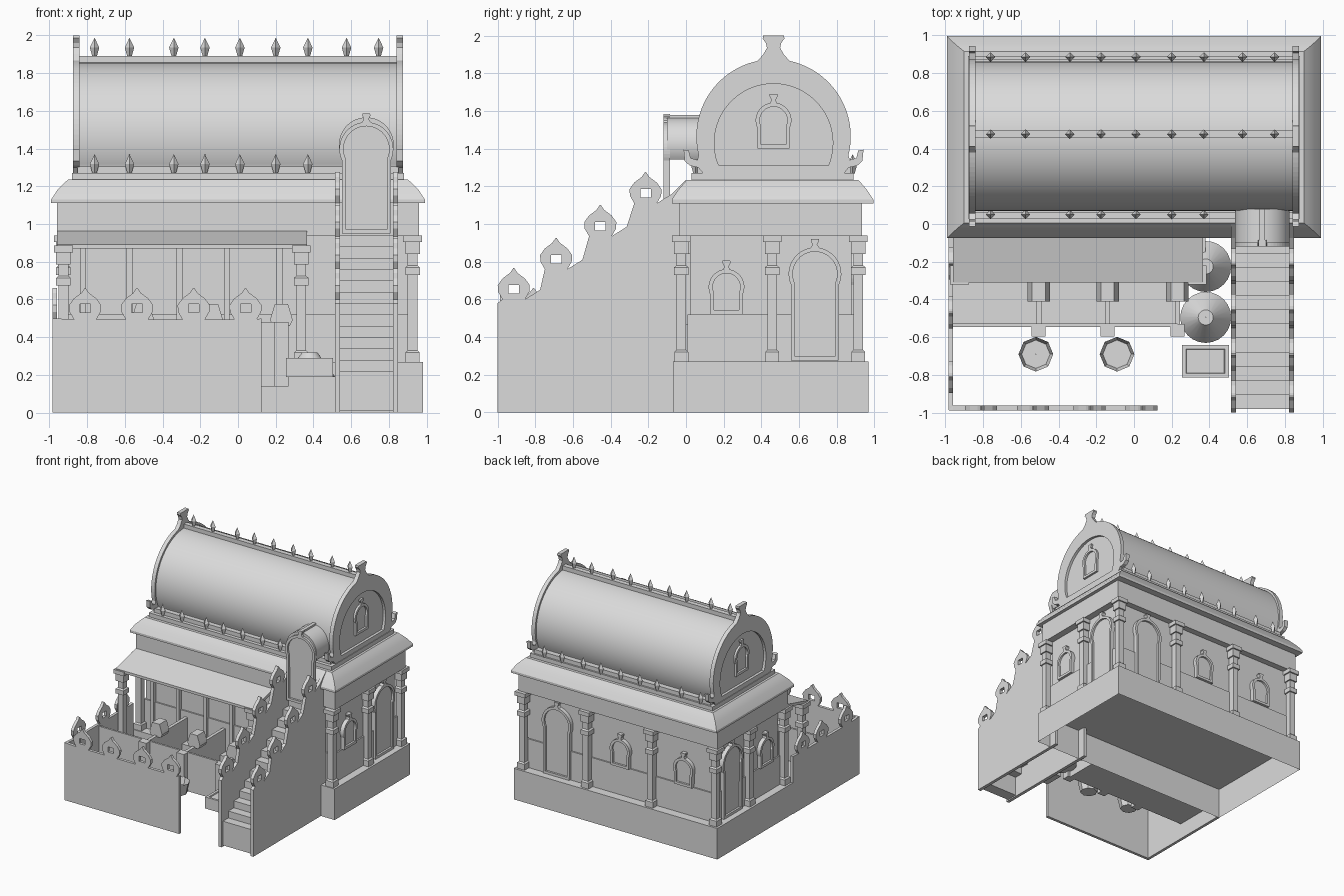
import bpy, bmesh
from math import sin, cos, radians
from mathutils import Matrix, Vector

cube = bpy.data.objects.get("Cube")
if cube:
    bpy.data.objects.remove(cube, do_unlink=True)

stone = bpy.data.materials.new("plain_stone")
stone.use_nodes = True
stone.diffuse_color = (0.71, 0.71, 0.71, 1)
stone.node_tree.nodes["Principled BSDF"].inputs["Base Color"].default_value = (0.71, 0.71, 0.71, 1)
MID = 0.465  # y of the building's long axis


def finish(name, mesh, smooth=False):
    mesh.materials.clear()
    mesh.materials.append(stone)
    ob = bpy.data.objects.new(name, mesh)
    bpy.context.collection.objects.link(ob)
    if smooth:
        bpy.ops.object.select_all(action='DESELECT')
        ob.select_set(True)
        bpy.context.view_layer.objects.active = ob
        bpy.ops.object.shade_smooth_by_angle(angle=radians(30))
    return ob


def from_bm(name, bm, smooth=False):
    bmesh.ops.remove_doubles(bm, verts=bm.verts, dist=0.0001)
    bmesh.ops.recalc_face_normals(bm, faces=bm.faces)
    mesh = bpy.data.meshes.new(name)
    bm.to_mesh(mesh)
    bm.free()
    return finish(name, mesh, smooth)


def loft(name, rings, x=0, y=0, bottom=True, smooth=False):
    """Stack of rectangles (half x, half y, z) around x, y."""
    bm = bmesh.new()
    rows = [[bm.verts.new((x + sx * hx, y + sy * hy, z))
             for sx, sy in ((-1, -1), (1, -1), (1, 1), (-1, 1))] for hx, hy, z in rings]
    for a, b in zip(rows, rows[1:]):
        for i in range(4):
            bm.faces.new((a[i], a[(i + 1) % 4], b[(i + 1) % 4], b[i]))
    bm.faces.new(rows[-1])
    if bottom:
        bm.faces.new(rows[0][::-1])
    return from_bm(name, bm, smooth)


def box(name, x0, x1, y0, y1, z0, z1, bottom=True):
    hx, hy = (x1 - x0) / 2, (y1 - y0) / 2
    return loft(name, [(hx, hy, z0), (hx, hy, z1)], (x0 + x1) / 2, (y0 + y1) / 2, bottom)


def turned(name, x, y, profile, sides, smooth=False):
    """Vertical turned shape from (radius, z) pairs."""
    bm = bmesh.new()
    for (r1, z1), (r2, z2) in zip(profile, profile[1:]):
        bmesh.ops.create_cone(bm, cap_ends=False, segments=sides, radius1=r1, radius2=r2,
                              depth=z2 - z1, matrix=Matrix.Translation((x, y, (z1 + z2) / 2)))
    return from_bm(name, bm, smooth)


def sheet(name, loops, depth, angle, origin, smooth=False):
    """Outline with holes, drawn upright, facing `angle`, thickened outward."""
    cu = bpy.data.curves.new(name, 'CURVE')
    cu.dimensions, cu.fill_mode, cu.extrude = '2D', 'BOTH', depth / 2
    for pts in loops:
        sp = cu.splines.new('POLY')
        sp.points.add(len(pts) - 1)
        for p, (u, v) in zip(sp.points, pts):
            p.co = (u, v, 0, 1)
        sp.use_cyclic_u = True
    tmp = bpy.data.objects.new(name, cu)
    mesh = bpy.data.meshes.new_from_object(tmp)
    bpy.data.objects.remove(tmp)
    t = radians(angle)
    n, u = Vector((cos(t), sin(t), 0)), Vector((-sin(t), cos(t), 0))
    m = Matrix((u, (0, 0, 1), n)).transposed().to_4x4()
    m.translation = Vector(origin) + n * depth / 2
    bm = bmesh.new()
    bm.from_mesh(mesh)
    bm.transform(m)
    for f in bm.faces:
        f.smooth = False
    return from_bm(name, bm, smooth)


def arc(r, c, a0, a1, n=14):
    return [(r * cos(radians(a0 + (a1 - a0) * i / n)),
             c + r * sin(radians(a0 + (a1 - a0) * i / n))) for i in range(n + 1)]


def mirrored(half):
    return half + [(-u, v) for u, v in reversed(half)]


def niche(name, angle, origin, r, c):
    """Horseshoe-arched frame with a small finial and a recessed panel."""
    top = c + r
    outer = mirrored([(0.9 * r, 0)] + arc(r, c, -25, 80) +
                     [(0.012, top + 0.015), (0.022, top + 0.035), (0.02, top + 0.045)])
    inner = mirrored([(0.9 * r - 0.02, 0.022)] + arc(r - 0.022, c, -25, 89))
    sheet(name + "_frame", [outer, inner], 0.035, angle, origin)
    sheet(name + "_panel", [inner], 0.018, angle, origin)


def column(name, x, y, z0, z1):
    parts = [(0.037, z0), (0.037, z0 + 0.05), (0.026, z0 + 0.06), (0.026, z1 - 0.21),
             (0.038, z1 - 0.21), (0.038, z1 - 0.17), (0.026, z1 - 0.16), (0.026, z1 - 0.1),
             (0.038, z1 - 0.1), (0.038, z1 - 0.035), (0.05, z1 - 0.035), (0.05, z1)]
    loft(name, [(h, h, z) for h, z in parts], x, y)


def merlon(c, base):
    half = [(0.06, 0), (0.083, 0.04), (0.085, 0.075), (0.06, 0.11), (0.02, 0.14), (0.003, 0.165)]
    return [(c - u, base + v) for u, v in half] + [(c + u, base + v) for u, v in reversed(half)]


def peephole(c, base):
    return [(c + u, base + v) for u, v in ((-.028, .03), (.028, .03), (.028, .075), (-.028, .075))]


# Main hall: plinth, walls, dado, frieze, eaves
box("plinth", -0.98, 0.98, -0.07, 0.97, 0, 0.27, bottom=False)
box("hall_walls", -0.9, 0.9, 0.02, 0.88, 0.27, 0.94)
box("dado", -0.912, 0.912, 0.008, 0.892, 0.27, 0.52)
box("frieze", -0.96, 0.96, -0.035, 0.935, 0.94, 1.11)
loft("eaves", [(0.96, 0.5, 1.11), (0.99, 0.535, 1.11), (0.99, 0.535, 1.13), (0.957, 0.502, 1.18),
               (0.925, 0.474, 1.213), (0.9, 0.455, 1.235), (0.88, 0.43, 1.235),
               (0.88, 0.43, 1.27)], 0, 0.46, smooth=True)

# Columns and arched openings around the hall
for side in (-1, 1):
    for y in (-0.025, 0.458, 0.915):
        column("hall_column", side * 0.925, y, 0.27, 0.94)
    column("back_column", side * 0.31, 0.915, 0.27, 0.94)
    angle = 0 if side > 0 else 180
    niche("side_window", angle, (side * 0.9, 0.215, 0.52), 0.095, 0.145)
    niche("side_door", angle, (side * 0.9, 0.685, 0.275), 0.14, 0.46)
niche("back_door", 90, (0.61, 0.88, 0.275), 0.14, 0.46)
for x in (0, -0.61):
    niche("back_window", 90, (x, 0.88, 0.52), 0.095, 0.145)

# Barrel roof with gable ends
sheet("barrel_roof", [mirrored([(0.36, 1.27)] + arc(0.395, 1.46, -25, 89, 28))], 1.7, 0,
      (-0.85, MID, 0), smooth=True)
box("ridge_beam", -0.85, 0.85, 0.455, 0.497, 1.82, 1.89)
ear = [(0.375, 1.27), (0.40, 1.30), (0.445, 1.31), (0.472, 1.335), (0.478, 1.395),
       (0.45, 1.39), (0.44, 1.35), (0.405, 1.34)]
neck = [(0.055, 1.9), (0.035, 1.935), (0.04, 1.96), (0.058, 1.985), (0.055, 2.0)]
gable = mirrored(ear + arc(0.41, 1.465, -14, 78, 24) + neck)
recess = mirrored([(0.29, 1.31)] + arc(0.315, 1.43, -20, 89, 20))
for angle, s in ((0, 1), (180, -1)):
    sheet("gable_rim", [gable, recess], 0.035, angle, (s * 0.84, MID, 0))
    sheet("gable_panel", [recess], 0.012, angle, (s * 0.84, MID, 0))
    niche("gable_window", angle, (s * 0.835, MID, 1.40), 0.095, 0.15)

# Rows of roof finials
for y, z, inward in ((0.05, 1.268, 1), (0.476, 1.885, 0), (0.885, 1.268, -1)):
    if inward:
        rail_y = y + inward * 0.035
        box("finial_rail", -0.85, 0.85, rail_y - 0.025, rail_y + 0.025, 1.265, 1.305)
    for x in (-0.76, -0.575, -0.34, -0.175, 0.01, 0.2, 0.37, 0.575, 0.745):
        if y > 0.1 or x < 0.5:
            turned("roof_finial", x, y,
                   ((0.011, z), (0.025, z + 0.05), (0.001, z + 0.1)), 4)

# Staircase with parapets
tops = ((-0.915, 0.60), (-0.69, 0.76), (-0.455, 0.935), (-0.215, 1.11))
rail = [(0, 0), (-1, 0), (-1, 0.58)]
for c, base in tops:
    rail += merlon(c, base) + [(c + 0.14, base + 0.05)]
rail.append((0, 1.235))
for x in (0.513, 0.82):
    sheet("stair_parapet", [rail] + [peephole(c, b) for c, b in tops], 0.028, 0, (x, 0, 0))
for i in range(13):
    y, z = -0.98 + 0.075 * i, 0.22 + 0.06 * i
    box("stair_step", 0.53, 0.83, y, y + 0.1, z - 0.1 if i else 0.01, z)

# Upper doorway at the head of the stairs
niche("upper_door", -90, (0.68, -0.085, 0.95), 0.143, 0.447)
sheet("upper_door_vault", [mirrored(arc(0.145, 1.42, -32, 89, 20))], 0.18, -90,
      (0.68, 0.08, 0), smooth=True)
box("upper_door_ridge", 0.665, 0.695, -0.12, 0.08, 1.55, 1.58)

# Courtyard walls
for name, cs, span, angle, origin in (
        ("front_wall", (-0.81, -0.535, -0.235, 0.04), (-0.98, 0.125), -90, (0, -0.962, 0)),
        ("left_wall", (-0.81, -0.47, -0.21), (-0.985, -0.07), 0, (-0.983, 0, 0))):
    line = [(span[1], 0), (span[0], 0), (span[0], 0.5)]
    for c in cs:
        line += merlon(c, 0.495)
    line.append((span[1], 0.5))
    sheet(name, [line] + [peephole(c, 0.5) for c in cs], 0.025, angle, origin)

# Stable: floor, awning, posts, stalls with saddles
box("stable_floor", -0.96, 0.245, -0.54, -0.07, 0.14, 0.19)
box("stall_front", -0.96, 0.23, -0.545, -0.528, 0.19, 0.48)
sheet("awning", [[(-0.31, 0.87), (-0.31, 0.892), (-0.03, 0.965), (-0.03, 0.94)]], 1.325, 0,
      (-0.96, 0, 0))
column("awning_column", -0.925, -0.27, 0.19, 0.885)
column("awning_column", 0.335, -0.27, 0.27, 0.885)
box("column_pedestal", 0.29, 0.38, -0.315, -0.07, 0.19, 0.27)
for x in (-0.82, -0.575, -0.31, -0.06, 0.22):
    box("wall_strip", x - 0.015, x + 0.015, -0.01, 0.03, 0.27, 0.94)
saddle = mirrored([(0.045, 0.46), (0.06, 0.49), (0.055, 0.51), (0.035, 0.575)])
for x in (-0.505, -0.14, 0.23):
    box("stall_partition", x - 0.014, x + 0.014, -0.54, -0.07, 0.19, 0.47)
    box("stall_partition_end", x - 0.014, x + 0.014, -0.07, 0.01, 0.27, 0.47)
    box("stall_post", x - 0.037, x + 0.037, -0.595, -0.53, 0.14, 0.48)
    sheet("saddle", [saddle], 0.1, -90, (x, -0.31, 0))

# Yard furniture: tubs, heaps and feed trough
for x in (-0.52, -0.09):
    turned("water_tub", x, -0.69, ((0.001, 0.19), (0.07, 0.19), (0.092, 0.29),
                                   (0.075, 0.23), (0.001, 0.23)), 8)
for y in (-0.225, -0.495):
    turned("grain_heap", 0.38, y, ((0.001, 0.19), (0.135, 0.19), (0.04, 0.32), (0.001, 0.32)),
           24, smooth=True)
loft("feed_trough", [(0.125, 0.085, 0.19), (0.125, 0.085, 0.29), (0.103, 0.066, 0.29),
                     (0.1, 0.062, 0.28)], 0.378, -0.727)
